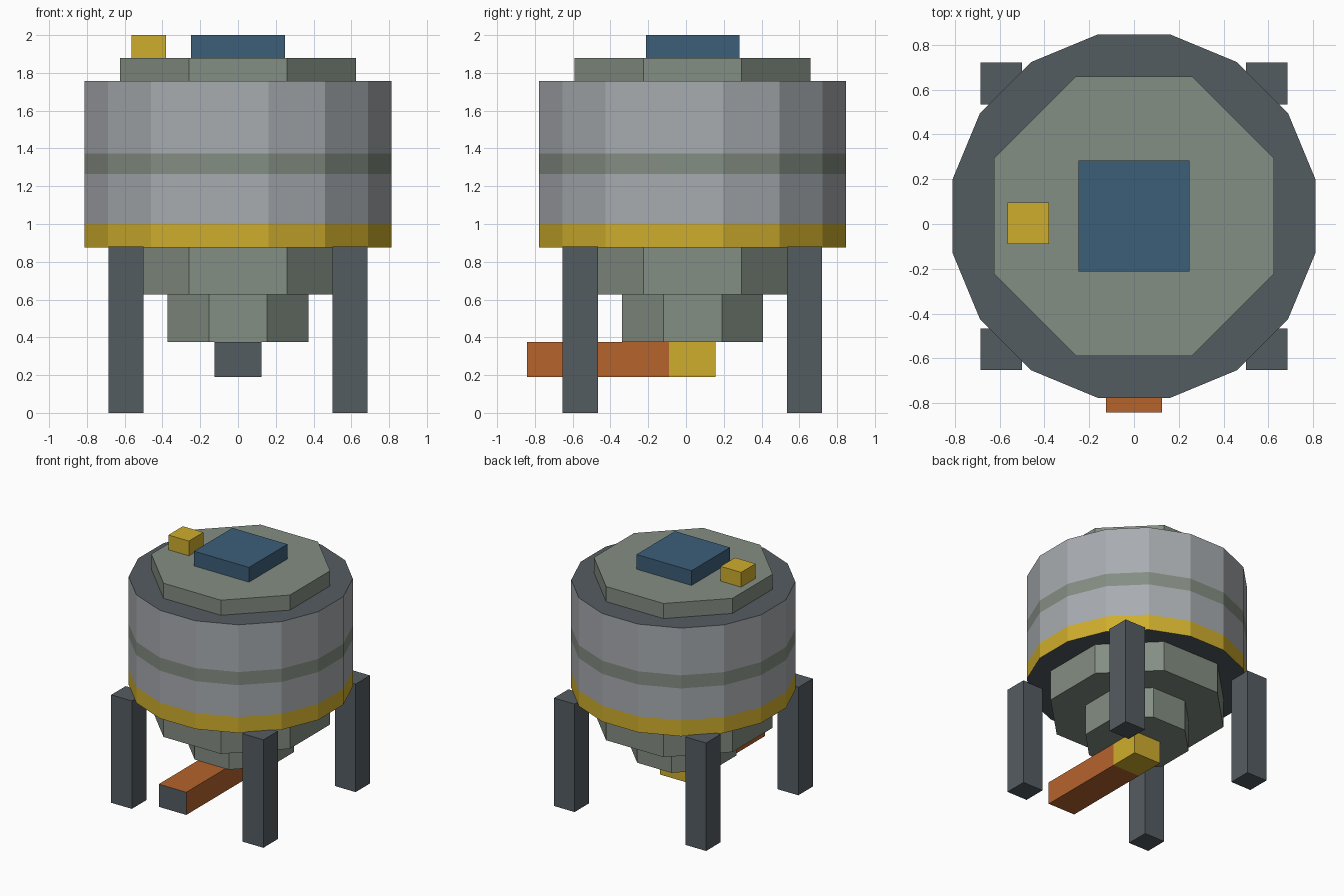
import bpy, bmesh
from math import pi, cos, sin

if "Cube" in bpy.data.objects:
    bpy.data.objects.remove(bpy.data.objects["Cube"], do_unlink=True)


def material(name, hexcode):
    """Flat material from an sRGB hex colour."""
    srgb = [int(hexcode[i:i + 2], 16) / 255 for i in (0, 2, 4)]
    colour = [((c + 0.055) / 1.055) ** 2.4 for c in srgb] + [1]
    mat = bpy.data.materials.new(name)
    mat.use_nodes = True
    mat.diffuse_color = colour
    mat.node_tree.nodes["Principled BSDF"].inputs["Base Color"].default_value = colour
    return mat


LIGHT = material("light_grey", "a8acb0")
DARK = material("dark_grey", "545c61")
GREEN = material("grey_green", "848e83")
YELLOW = material("yellow", "cfae2d")
BLUE = material("blue", "3c5f79")
ORANGE = material("orange", "b5632c")

CENTRE_Y = 0.035  # axis of the drum


def finish(name, bm, mats):
    bmesh.ops.recalc_face_normals(bm, faces=bm.faces)
    mesh = bpy.data.meshes.new(name)
    bm.to_mesh(mesh)
    bm.free()
    for mat in mats:
        mesh.materials.append(mat)
    obj = bpy.data.objects.new(name, mesh)
    bpy.context.collection.objects.link(obj)
    return obj


def prism(name, sides, apothem, levels, bands, cap):
    """Upright prism with flat sides facing the axes, one colour per height band."""
    mats = list(dict.fromkeys(bands + [cap]))
    radius = apothem / cos(pi / sides)
    bm = bmesh.new()
    rings = []
    for z in levels:
        angles = [(i + 0.5) * 2 * pi / sides for i in range(sides)]
        rings.append([bm.verts.new((radius * cos(a), CENTRE_Y + radius * sin(a), z))
                      for a in angles])
    for low, high, mat in zip(rings, rings[1:], bands):
        for i in range(sides):
            j = (i + 1) % sides
            face = bm.faces.new((low[i], low[j], high[j], high[i]))
            face.material_index = mats.index(mat)
    for ring in (rings[0], rings[-1]):
        bm.faces.new(ring).material_index = mats.index(cap)
    return finish(name, bm, mats)


def box(name, low, high, *mats):
    """Box between two corners."""
    bm = bmesh.new()
    bmesh.ops.create_cube(bm, size=1)
    for v in bm.verts:
        v.co = [high[k] if v.co[k] > 0 else low[k] for k in range(3)]
    return finish(name, bm, mats)


# Drum with painted bands, lid and stepped hopper
prism("drum", 16, 0.812, [0.875, 1.005, 1.265, 1.372, 1.757],
      [YELLOW, LIGHT, GREEN, LIGHT], DARK)
prism("lid", 8, 0.625, [1.757, 1.88], [GREEN], GREEN)
prism("upper_hopper", 8, 0.625, [0.627, 0.875], [GREEN], GREEN)
prism("lower_hopper", 8, 0.373, [0.375, 0.627], [GREEN], GREEN)

# Four legs
for side, x in (("left", 0.593), ("right", -0.593)):
    for end, y in (("front", CENTRE_Y - 0.595), ("back", CENTRE_Y + 0.593)):
        box(f"{end}_{side}_leg", (x - 0.093, y - 0.093, 0),
            (x + 0.093, y + 0.093, 0.88), DARK)

# Outlet block and chute with a dark mouth at the front
box("outlet_block", (-0.124, -0.09, 0.19), (0.124, 0.155, 0.375), YELLOW)
chute = box("chute", (-0.124, -0.843, 0.19), (0.124, -0.09, 0.375), ORANGE, DARK)
for face in chute.data.polygons:
    if face.normal.y < -0.5:
        face.material_index = 1

# Fittings on the lid
box("hatch", (-0.248, -0.213, 1.88), (0.248, 0.283, 2), BLUE)
box("lid_knob", (-0.565, -0.09, 1.88), (-0.38, 0.097, 2), YELLOW)
